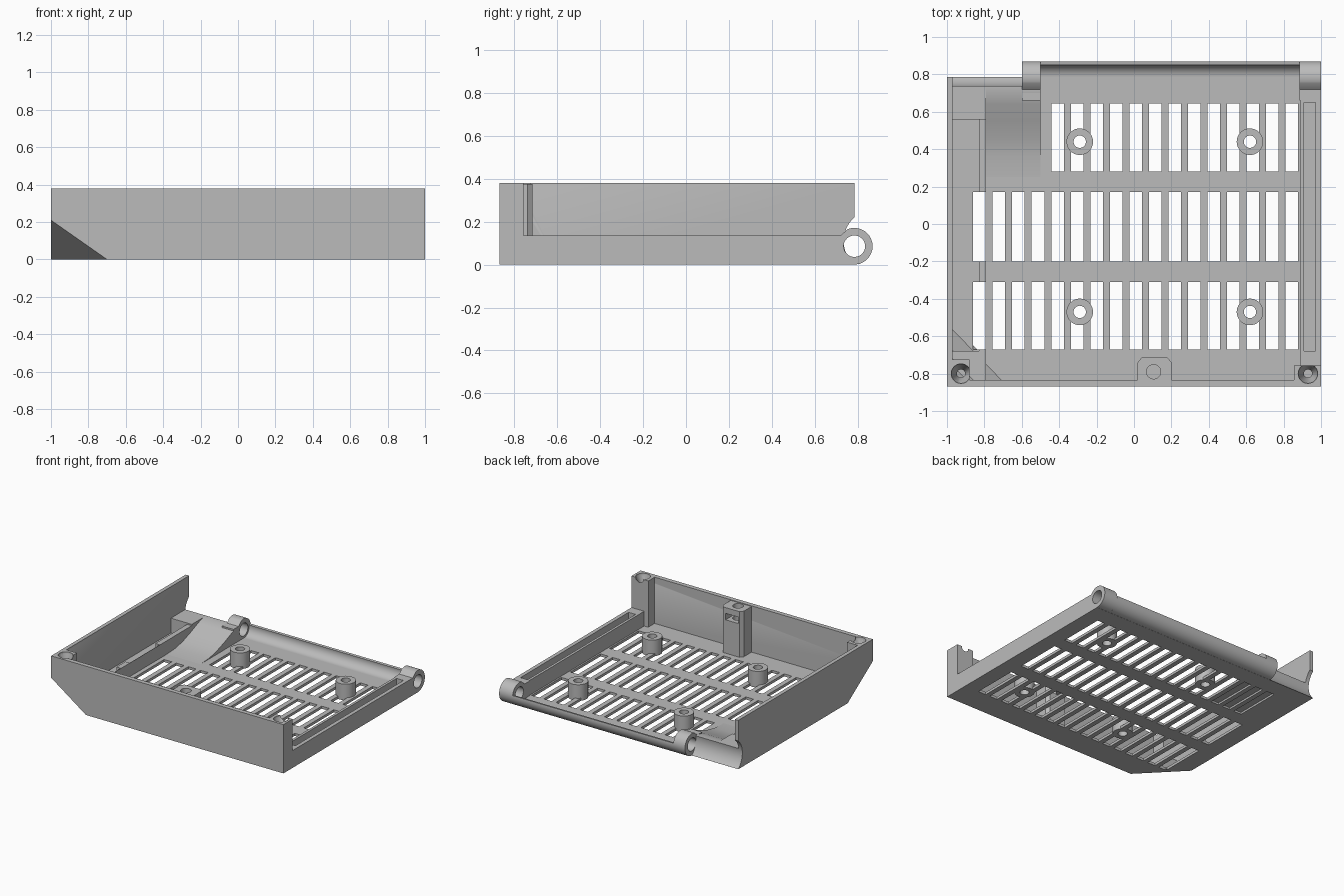
import bpy, bmesh
from math import cos, sin, radians
from mathutils import Vector

cube = bpy.data.objects.get("Cube")
if cube:
    bpy.data.objects.remove(cube, do_unlink=True)

grey = bpy.data.materials.new("plain_grey")
grey.use_nodes = True
grey.diffuse_color = (0.5, 0.5, 0.5, 1)
grey.node_tree.nodes["Principled BSDF"].inputs["Base Color"].default_value = (0.5, 0.5, 0.5, 1)

FLOOR, LOW, HIGH = 0.02, 0.135, 0.38
AXIS_Y, AXIS_Z, KNUCKLE_R = 0.785, 0.086, 0.085
parts, cutters = [], []


def finish(name, bm, is_cutter=False):
    bmesh.ops.recalc_face_normals(bm, faces=bm.faces)
    mesh = bpy.data.meshes.new(name)
    bm.to_mesh(mesh)
    bm.free()
    mesh.materials.append(grey)
    obj = bpy.data.objects.new(name, mesh)
    bpy.context.collection.objects.link(obj)
    obj.hide_render = is_cutter
    (cutters if is_cutter else parts).append(obj)
    return obj


def add_box(bm, x0, x1, y0, y1, z0, z1):
    verts = bmesh.ops.create_cube(bm, size=1)["verts"]
    for v in verts:
        v.co = (x1 if v.co.x > 0 else x0, y1 if v.co.y > 0 else y0, z1 if v.co.z > 0 else z0)


def box(name, *dims, is_cutter=False):
    bm = bmesh.new()
    add_box(bm, *dims)
    return finish(name, bm, is_cutter)


def prism(name, points, axis, start, end, is_cutter=False):
    """Extrude a (y, z) profile along x, or an (x, y) profile along z."""
    bm = bmesh.new()
    place = (lambda p, t: (t, *p)) if axis == "x" else (lambda p, t: (*p, t))
    face = bm.faces.new([bm.verts.new(place(p, start)) for p in points])
    shift = Vector(place((0, 0), end - start))
    new = bmesh.ops.extrude_face_region(bm, geom=[face])["geom"]
    bmesh.ops.translate(bm, vec=shift, verts=[g for g in new if isinstance(g, bmesh.types.BMVert)])
    return finish(name, bm, is_cutter)


def arc(u, v, r, a0=0, a1=360, n=40):
    count = n if a1 - a0 == 360 else n + 1
    angles = [radians(a0 + (a1 - a0) * i / n) for i in range(count)]
    return [(u + r * cos(a), v + r * sin(a)) for a in angles]


def cut(obj, *tools):
    bpy.context.view_layer.objects.active = obj
    for tool in tools:
        mod = obj.modifiers.new("cut", "BOOLEAN")
        mod.operation, mod.solver, mod.object = "DIFFERENCE", "EXACT", tool
        bpy.ops.object.modifier_apply(modifier=mod.name)


# Cutters: vent slots
bm = bmesh.new()
for row, (y0, y1) in enumerate([(-0.67, -0.31), (-0.2, 0.17), (0.28, 0.645)]):
    for i in range(1 if row == 2 else 0, 17):
        x = -0.86 + i * 0.1044
        if row == 2 and i < 4:
            add_box(bm, x, x + 0.067, y0, y1, -0.1, 0.015)
        else:
            add_box(bm, x, x + 0.067, y0, y1, -0.1, 0.3)
slots = finish("slot_cutter", bm, True)

# Cutters: sloping lower corner, hinge clearance and hinge pin
corner = Vector((-1, -0.87, 0))
tips = [corner + Vector(d) for d in ((0.3, 0, 0), (0, 0.31, 0), (0, 0, 0.21))]
middle = sum(tips, Vector()) / 3
bm = bmesh.new()
for p in [t + (t - middle) * 0.6 for t in tips] + [corner - Vector((0.3, 0.3, 0.3))]:
    bm.verts.new(p)
bmesh.ops.convex_hull(bm, input=bm.verts)
corner_cut = finish("corner_cutter", bm, True)
clearance = prism("clearance_cutter", arc(0.881, 0.11, 0.146, n=64), "x", -1.2, -0.6, True)
pin = prism("pin_cutter", arc(AXIS_Y, AXIS_Z, 0.05), "x", -1.2, 1.2, True)


# Cutters: countersunk screw holes
def screw_cutter(x, y):
    sink = bmesh.new()
    profile = [(0.022, 0.15), (0.022, 0.31), (0.052, 0.365), (0.052, 0.42)]
    rings = [[sink.verts.new((*p, z)) for p in arc(x, y, r, n=32)] for r, z in profile]
    for a, b in zip(rings, rings[1:]):
        for i in range(32):
            j = (i + 1) % 32
            sink.faces.new((a[i], a[j], b[j], b[i]))
    sink.faces.new(rings[0])
    sink.faces.new(rings[-1])
    return finish("screw_cutter", sink, True)


left_sink, right_sink = screw_cutter(-0.925, -0.8), screw_cutter(0.93, -0.8)

# Floor and tall walls
floor = box("floor", -1, 1, -0.87, AXIS_Y, 0, FLOOR)
cut(floor, slots, corner_cut, clearance)
front_wall = box("front_wall", -1, 1, -0.87, -0.835, 0, HIGH)
cut(front_wall, corner_cut, left_sink, right_sink)
side_wall = box("tall_side_wall", -1, -0.97, -0.87, AXIS_Y, 0, HIGH)
cut(side_wall, corner_cut, clearance, left_sink)

# Low side wall with its long groove
low_wall = box("low_side_wall", 0.89, 1, -0.86, 0.72, 0, LOW)
groove = box("groove_cutter", 0.91, 0.97, -0.68, 0.65, 0.05, 0.3, is_cutter=True)
cut(low_wall, groove)

# Corner filling, platform and inner rail
bm = bmesh.new()
for p in [corner] + [corner + (t - corner) * 1.18 for t in tips]:
    bm.verts.new(p)
bmesh.ops.convex_hull(bm, input=bm.verts)
filling = finish("corner_filling", bm)
cut(filling, corner_cut)
platform = box("corner_platform", -0.98, -0.79, -0.85, -0.68, 0.01, LOW - 0.01)
cut(platform, corner_cut)
rail = box("inner_rail", -0.83, -0.79, -0.7, 0.66, 0.01, LOW - 0.01)
cut(rail, slots)

# Back shelf, cable ramp and the plug under it
shelf = box("back_shelf", -0.98, -0.79, 0.56, AXIS_Y, 0, LOW)
cut(shelf, clearance)
ramp = prism("cable_ramp", [(0.25, 0.016), (0.25, FLOOR), (0.36, 0.026), (0.45, 0.045), (0.55, 0.08),
                            (0.64, 0.117), (0.7, LOW), (AXIS_Y, LOW), (AXIS_Y, 0), (0.66, 0), (0.66, 0.016)],
             "x", -0.8, -0.6)
cut(ramp, clearance)
prism("ramp_side", [(0.25, 0.016), (0.25, FLOOR), (0.36, 0.026), (0.45, 0.045), (0.55, 0.08),
                    (0.64, 0.117), (0.7, LOW), (0.72, LOW), (0.72, 0.016)], "x", -0.6, -0.5)

# Hinge knuckles and the trough between them
outline = [(0.66, 0.001), (AXIS_Y, 0.001)] + arc(AXIS_Y, AXIS_Z, KNUCKLE_R, -85, 112, 32) + [(0.72, LOW), (0.66, LOW)]
for name, x0, x1 in (("left_knuckle", 0.885, 1), ("right_knuckle", -0.6, -0.5)):
    cut(prism(name, outline, "x", x0, x1), pin)
trough = arc(AXIS_Y, AXIS_Z, KNUCKLE_R, -90, 10, 20) + arc(AXIS_Y, AXIS_Z, 0.066, -90, 10, 20)[::-1]
prism("hinge_trough", trough, "x", -0.5, 0.885)

# Screw posts
left_post = box("right_screw_post", -0.98, -0.88, -0.85, -0.725, 0.1, HIGH)
cut(left_post, left_sink, corner_cut)
right_post = box("left_screw_post", 0.855, 1, -0.87, -0.757, 0, HIGH)
cut(right_post, right_sink)
centre_post = prism("centre_post", [(0.02, -0.85), (0.02, -0.74), (0.04, -0.715), (0.18, -0.715),
                                    (0.2, -0.74), (0.2, -0.85)], "z", 0.01, HIGH - 0.005)
nut_slot = box("nut_slot_cutter", 0.05, 0.16, -0.82, -0.6, 0.28, 0.33, is_cutter=True)
bore = prism("bore_cutter", arc(0.105, -0.79, 0.038, n=32), "z", 0.2, 0.5, True)
cut(centre_post, nut_slot, bore)

# Standoffs, bored right through
for x in (-0.29, 0.62):
    for y in (-0.47, 0.44):
        bore = prism("standoff_bore", arc(x, y, 0.033, n=32), "z", -0.1, 0.3, True)
        cut(floor, bore)
        cut(prism("standoff", arc(x, y, 0.071), "z", 0, 0.125), bore)

# Remove helpers, smooth the round parts
for tool in cutters:
    bpy.data.objects.remove(tool, do_unlink=True)
bpy.ops.object.select_all(action="DESELECT")
for obj in parts:
    obj.select_set(True)
bpy.context.view_layer.objects.active = floor
bpy.ops.object.shade_smooth_by_angle(angle=radians(30))
